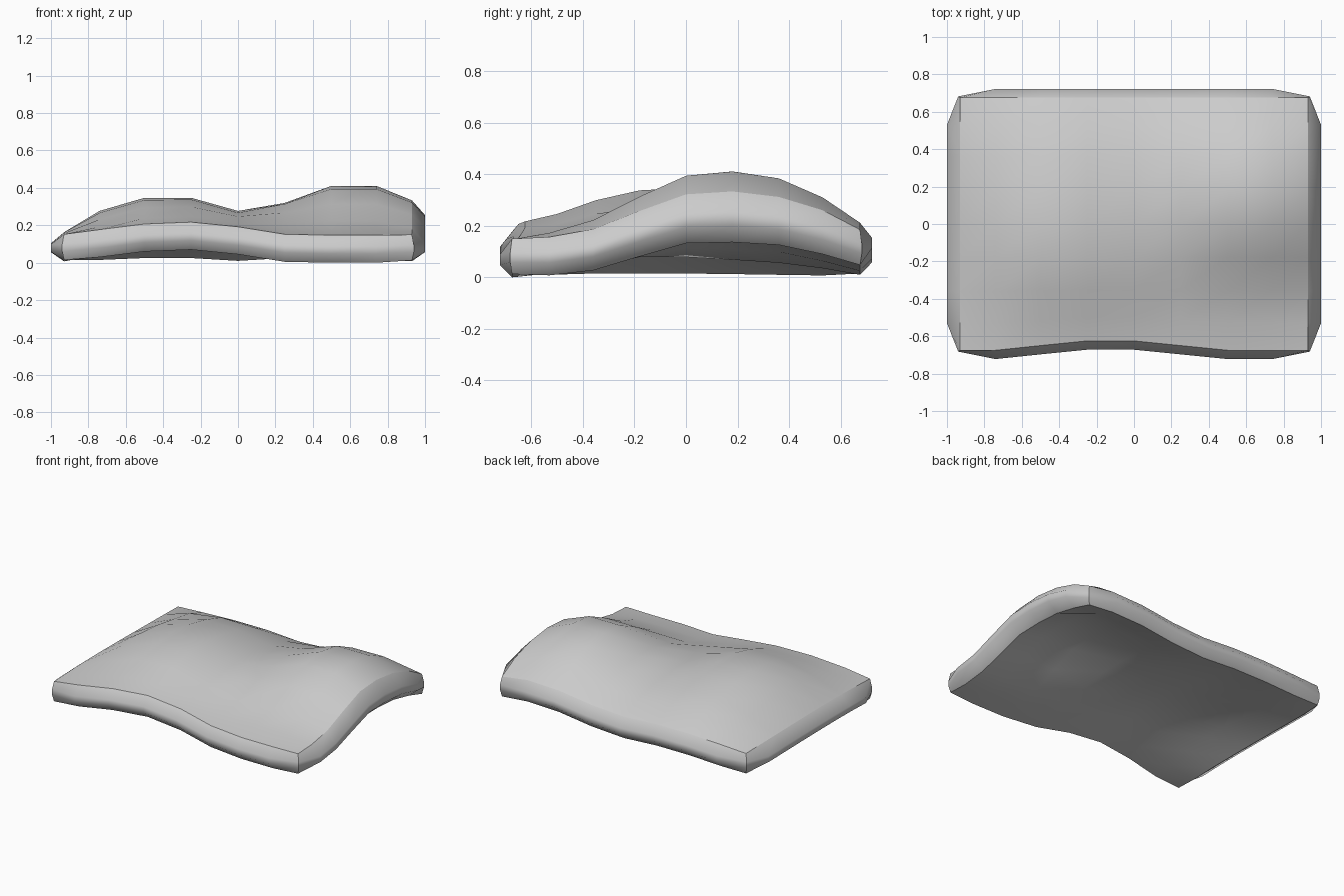
import bpy, bmesh

if "Cube" in bpy.data.objects:
    bpy.data.objects.remove(bpy.data.objects["Cube"])

# Control lines of the cushion: positions across, positions in depth
XS = [-.93, -.74, -.5, -.25, 0, .25, .5, .74, .93]
YS = [-.675, -.53, -.36, -.18, 0, .18, .36, .53, .675]
N = 9

# Top surface profiles at every second depth line, front to back
PROFILES = [
    [.155, .18, .21, .22, .195, .155, .15, .15, .153],
    [.165, .235, .297, .302, .25, .215, .225, .225, .19],
    [.165, .28, .35, .35, .28, .317, .397, .397, .325],
    [.16, .24, .30, .295, .255, .30, .387, .387, .315],
    [.155, .165, .175, .175, .16, .175, .208, .215, .188],
]
# How far the front edge is pulled inwards, and extra padding by depth and width
PULL = [0, 0, .025, .05, .05, .025, 0, 0, 0]
PADDING = [0, .1, .4, .7, .9, 1, .85, .6, 0]
WIDTH_PAD = [0, .04, .065, .07, .057, .06, .07, .07, .05]


def top_z(i, j):
    k = j // 2
    if j % 2 == 0:
        return PROFILES[k][i]
    b, c = PROFILES[k][i], PROFILES[k + 1][i]
    a = PROFILES[k - 1][i] if k > 0 else 2 * b - c
    d = PROFILES[k + 2][i] if k < 3 else 2 * c - b
    if k in (0, 3):
        return (b + c) / 2 + .012 * (i > 0) * (1 if k == 3 else -1)
    return (9 * (b + c) - a - d) / 16 + .006 * (k == 1 and 0 < i < 4)


def thickness(i, j):
    if i in (0, N - 1) and j in (0, N - 1):
        return .137
    pad = PADDING[j]
    if i == N - 1:
        pad *= abs(pad) ** .5
    return .147 + WIDTH_PAD[i] * pad


def point(i, j):
    fade = max(0, 1 - j / 2.5)
    return XS[i], YS[j] + PULL[i] * fade


bm = bmesh.new()

# Top and bottom sheets
top, bottom = {}, {}
for i in range(N):
    for j in range(N):
        x, y = point(i, j)
        z = top_z(i, j)
        top[i, j] = bm.verts.new((x, y, z))
        bottom[i, j] = bm.verts.new((x, y, max(0, z - thickness(i, j))))
for i in range(N - 1):
    for j in range(N - 1):
        ring = [(i, j), (i + 1, j), (i + 1, j + 1), (i, j + 1)]
        bm.faces.new([top[k] for k in ring])
        bm.faces.new([bottom[k] for k in reversed(ring)])

# Bulging rim with two middle loops
loop = ([(i, 0) for i in range(N - 1)] + [(N - 1, j) for j in range(N - 1)]
        + [(i, N - 1) for i in range(N - 1, 0, -1)] + [(0, j) for j in range(N - 1, 0, -1)])


def bulge(fraction):
    ring = {}
    for i, j in loop:
        sx = (i == N - 1) - (i == 0)
        sy = (j == N - 1) - (j == 0)
        corner = sx != 0 and sy != 0
        m = bottom[i, j].co.lerp(top[i, j].co, fraction)
        m.x += sx * (.01 if corner else .07)
        m.y += sy * (.007 if corner else .047)
        ring[i, j] = bm.verts.new(m)
    return ring


rings = [bottom, bulge(.33), bulge(.6), top]
for low, high in zip(rings, rings[1:]):
    for a, b in zip(loop, loop[1:] + loop[:1]):
        bm.faces.new((low[a], low[b], high[b], high[a]))

# Rest the cushion on the floor
floor = min(v.co.z for v in bm.verts)
for v in bm.verts:
    v.co.z -= floor
bmesh.ops.recalc_face_normals(bm, faces=bm.faces)
for f in bm.faces:
    f.smooth = True

# Crisp seams along the rim and at its corners
for ring in (top, bottom):
    for a, b in zip(loop, loop[1:] + loop[:1]):
        bm.edges.get((ring[a], ring[b])).smooth = False
for c in [(0, 0), (0, N - 1), (N - 1, 0), (N - 1, N - 1)]:
    for low, high in zip(rings, rings[1:]):
        bm.edges.get((low[c], high[c])).smooth = False

mesh = bpy.data.meshes.new("cushion")
bm.to_mesh(mesh)
bm.free()
cushion = bpy.data.objects.new("cushion", mesh)
bpy.context.collection.objects.link(cushion)
